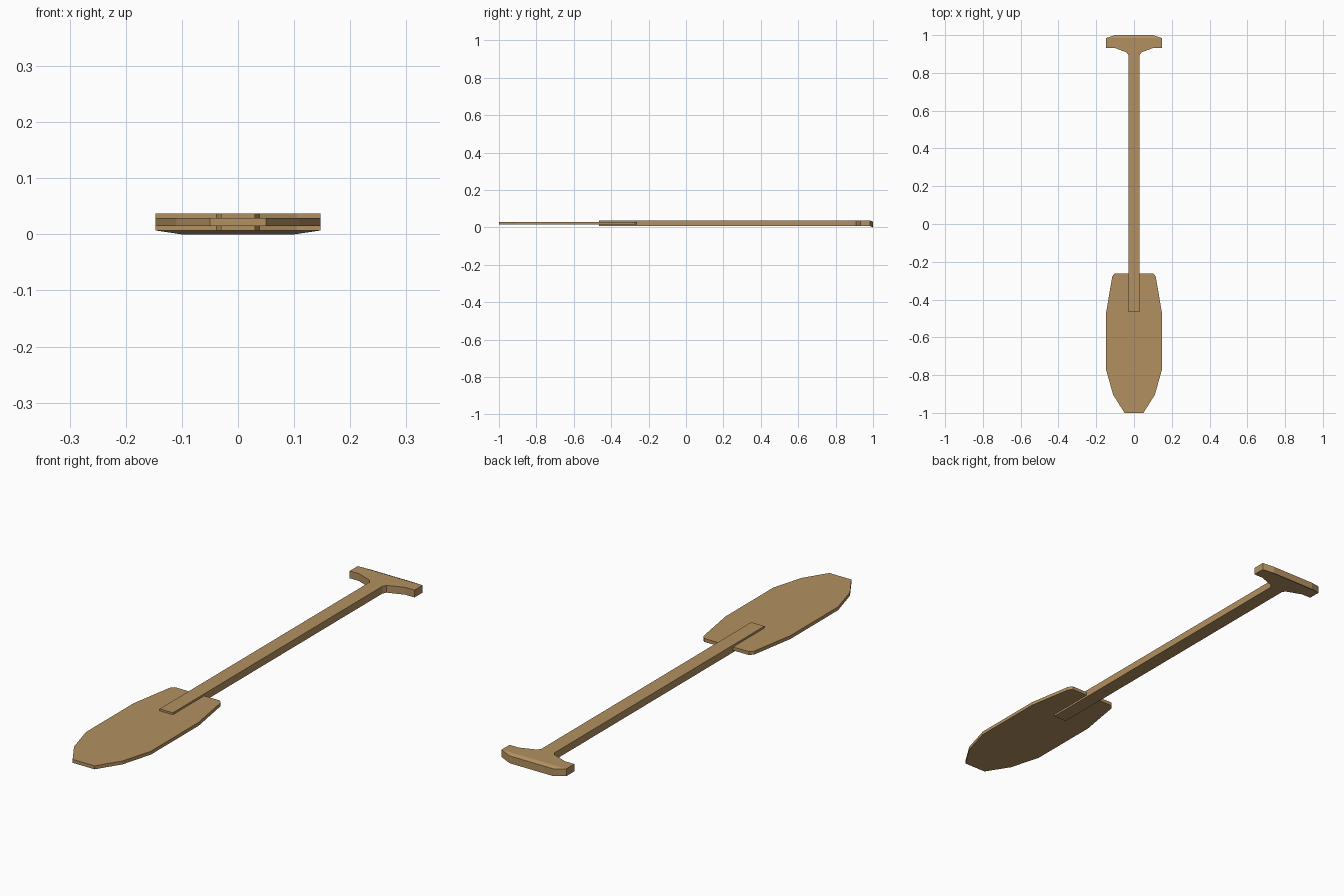
import bpy, bmesh

if "Cube" in bpy.data.objects:
    bpy.data.objects.remove(bpy.data.objects["Cube"])

wood = bpy.data.materials.new("wood")
wood.diffuse_color = (0.45, 0.28, 0.12, 1)
wood.use_nodes = True
wood.node_tree.nodes["Principled BSDF"].inputs["Base Color"].default_value = wood.diffuse_color


def slab(name, half, z0, z1, drop=0.0):
    """Extrude a mirrored half outline (x, y); the first point pair may sink by drop."""
    bm = bmesh.new()
    outline = half + [(-x, y) for x, y in reversed(half)]
    n = len(outline)
    rings = []
    for z in (z0, z1):
        rings.append([bm.verts.new((x, y, z - (drop if i in (0, n - 1) else 0)))
                      for i, (x, y) in enumerate(outline)])
    for ring in rings:
        if drop:
            bm.faces.new([ring[0], ring[1], ring[n - 2], ring[n - 1]])
            bm.faces.new(ring[1:n - 1])
        else:
            bm.faces.new(ring)
    for i in range(n):
        j = (i + 1) % n
        bm.faces.new([rings[0][i], rings[0][j], rings[1][j], rings[1][i]])
    bmesh.ops.recalc_face_normals(bm, faces=bm.faces)
    mesh = bpy.data.meshes.new(name)
    bm.to_mesh(mesh)
    bm.free()
    mesh.materials.append(wood)
    obj = bpy.data.objects.new(name, mesh)
    bpy.context.collection.objects.link(obj)
    return obj


# Shaft with T-shaped grip, far edge of the grip slightly sunk
slab("shaft_and_grip",
     [(0.10, 1.0), (0.147, 0.985), (0.147, 0.933), (0.105, 0.933),
      (0.038, 0.908), (0.03, 0.893), (0.03, -0.465)],
     0.007, 0.037, drop=0.007)

# Flat blade running through the shaft end
slab("blade",
     [(0.102, -0.262), (0.115, -0.277), (0.147, -0.465),
      (0.147, -0.775), (0.11, -0.905), (0.05, -1.0)],
     0.015, 0.029)
